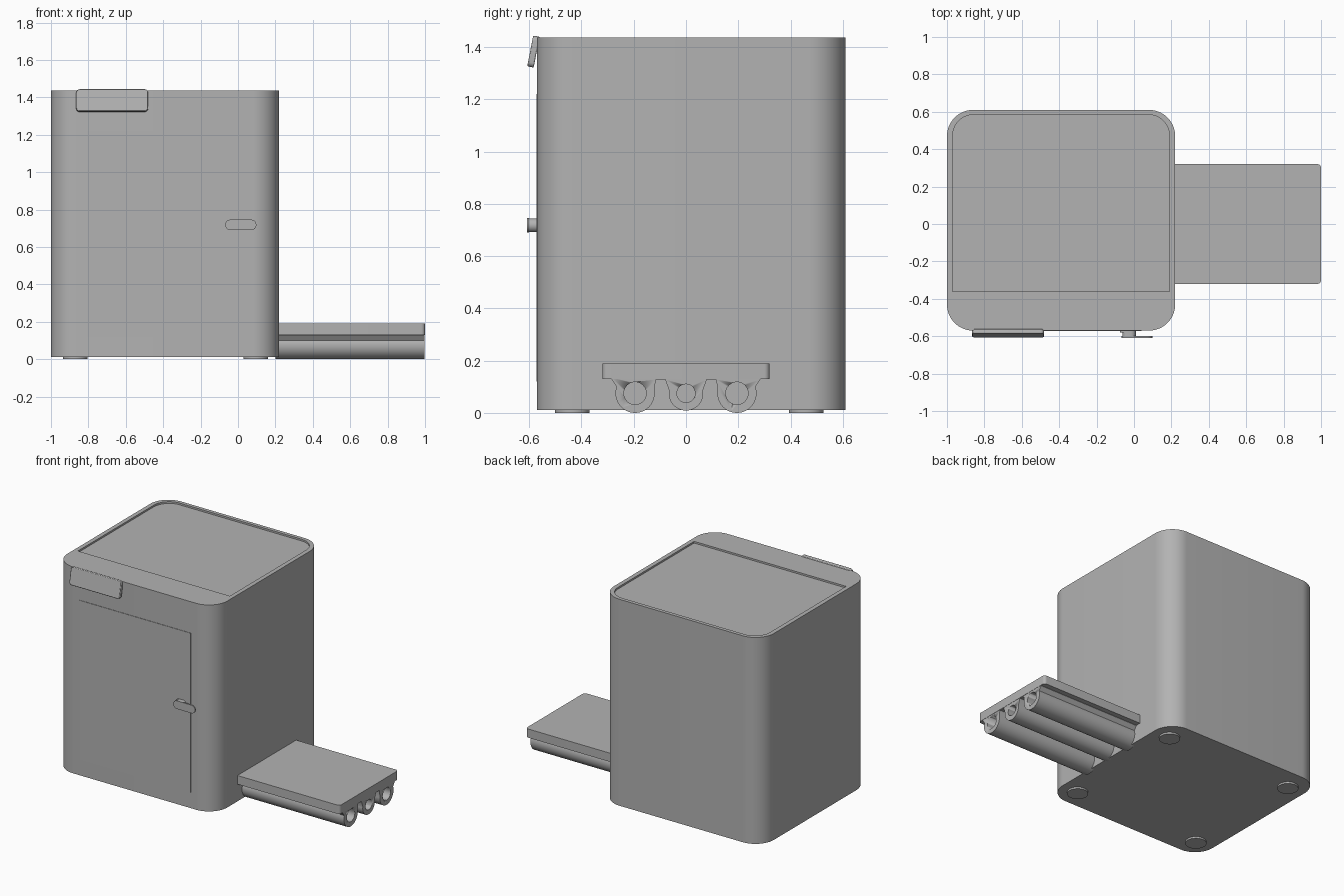
import bpy, bmesh, math
from mathutils import Vector

if "Cube" in bpy.data.objects:
    bpy.data.objects.remove(bpy.data.objects["Cube"])

grey = bpy.data.materials.new("plain grey")
grey.diffuse_color = (0.45, 0.45, 0.45, 1)
grey.use_nodes = True
grey.node_tree.nodes["Principled BSDF"].inputs["Base Color"].default_value = grey.diffuse_color


def prism(name, pts, axis, lo, hi, smooth=True):
    """Extrude a 2D outline along an axis from lo to hi."""
    place = {"x": lambda a, b, t: (t, a, b),
             "y": lambda a, b, t: (a, t, b),
             "z": lambda a, b, t: (a, b, t)}[axis]
    bm = bmesh.new()
    face = bm.faces.new([bm.verts.new(place(a, b, lo)) for a, b in pts])
    out = bmesh.ops.extrude_face_region(bm, geom=[face])
    moved = [v for v in out["geom"] if isinstance(v, bmesh.types.BMVert)]
    bmesh.ops.translate(bm, verts=moved, vec=Vector(place(0, 0, hi - lo)))
    bmesh.ops.recalc_face_normals(bm, faces=bm.faces)
    me = bpy.data.meshes.new(name)
    bm.to_mesh(me)
    bm.free()
    ob = bpy.data.objects.new(name, me)
    bpy.context.collection.objects.link(ob)
    me.materials.append(grey)
    if smooth:
        shade(ob)
    return ob


def shade(ob):
    bpy.ops.object.select_all(action="DESELECT")
    ob.select_set(True)
    bpy.context.view_layer.objects.active = ob
    bpy.ops.object.shade_smooth_by_angle(angle=math.radians(30))


def arc(cx, cy, r, a0, a1, n):
    return [(cx + r * math.cos(math.radians(a0 + (a1 - a0) * i / n)),
             cy + r * math.sin(math.radians(a0 + (a1 - a0) * i / n))) for i in range(n + 1)]


def round_rect(x0, x1, y0, y1, radii, n=12):
    """Corner radii in order: high-high, low-high, low-low, high-low."""
    corners = [(x1, y1, -1, -1), (x0, y1, 1, -1), (x0, y0, 1, 1), (x1, y0, -1, 1)]
    pts = []
    for i, ((x, y, sx, sy), r) in enumerate(zip(corners, radii)):
        if r == 0:
            pts.append((x, y))
        else:
            pts += arc(x + sx * r, y + sy * r, r, 90 * i, 90 * i + 90, n)
    return pts


def circle(cx, cy, r, n=32):
    return arc(cx, cy, r, 0, 360, n)[:-1]


def cut(ob, cutter):
    cutter.hide_render = True
    cutter.hide_viewport = True
    mod = ob.modifiers.new("cut", "BOOLEAN")
    mod.operation = "DIFFERENCE"
    mod.object = cutter
    mod.solver = "EXACT"


# cabinet with a shallow recessed top panel
body = prism("cabinet", round_rect(-1, 0.22, -0.57, 0.61, [0.14] * 4, 16), "z", 0.012, 1.436)
recess = prism("top_recess_cutter",
               round_rect(-0.97, 0.19, -0.36, 0.585, [0.115, 0.115, 0, 0], 16), "z", 1.424, 1.5, False)
cut(body, recess)

# feet
for i, (x, y) in enumerate([(-0.87, -0.435), (0.095, -0.435), (-0.87, 0.46), (0.095, 0.46)]):
    prism(f"foot_{i + 1}", circle(x, y, 0.066), "z", 0, 0.02)

# door panel
prism("door", round_rect(-0.81, 0.04, 0.12, 1.22, [0] * 4), "y", -0.573, -0.56)

# door latch: base, neck and lever
prism("latch_base", round_rect(-0.075, 0.01, 0.692, 0.744, [0.026] * 4), "y", -0.58, -0.565)
prism("latch_neck", round_rect(-0.062, 0.01, 0.692, 0.744, [0.026] * 4), "y", -0.602, -0.575)
prism("latch_lever", round_rect(-0.068, 0.098, 0.69, 0.746, [0.027] * 4), "y", -0.609, -0.6)

# tilted display: rounded plate leaning back over the top edge
display = prism("display", round_rect(-0.192, 0.192, -0.06, 0.06, [0.018] * 4, 6),
                "y", -0.0125, 0.0125)
display.location = (-0.673, -0.584, 1.383)
display.rotation_euler = (math.radians(-11), 0, 0)
bev = display.modifiers.new("soft_edge", "BEVEL")
bev.width, bev.segments, bev.limit_method = 0.004, 2, "ANGLE"

# side tray top
prism("tray_top", round_rect(0.2, 1, -0.32, 0.32, [0.02, 0, 0, 0.02], 6), "z", 0.13, 0.19)

# three tubes under the tray, joined by webs
outline = [(-0.285, 0.135), (-0.285, 0.128)]
for k, cy in enumerate((-0.195, 0, 0.195)):
    left, right = (160 if k == 0 else 170), (20 if k == 2 else 10)
    outline += arc(cy, 0.075, 0.075 if k != 1 else 0.066, left, 360 + right, 28)
    if k < 2:
        mid = cy + 0.0975
        side = 0.018
        outline += [(mid - side, 0.128), (mid + side, 0.128)]
outline += [(0.285, 0.128), (0.285, 0.135)]
tubes = prism("tray_tubes", outline, "x", 0.2, 0.998)
for i, (y, r) in enumerate([(-0.195, 0.043), (0, 0.035), (0.195, 0.043)]):
    cut(tubes, prism(f"tube_hole_cutter_{i + 1}", circle(y, 0.075, r), "x", 0.23, 1.1))
